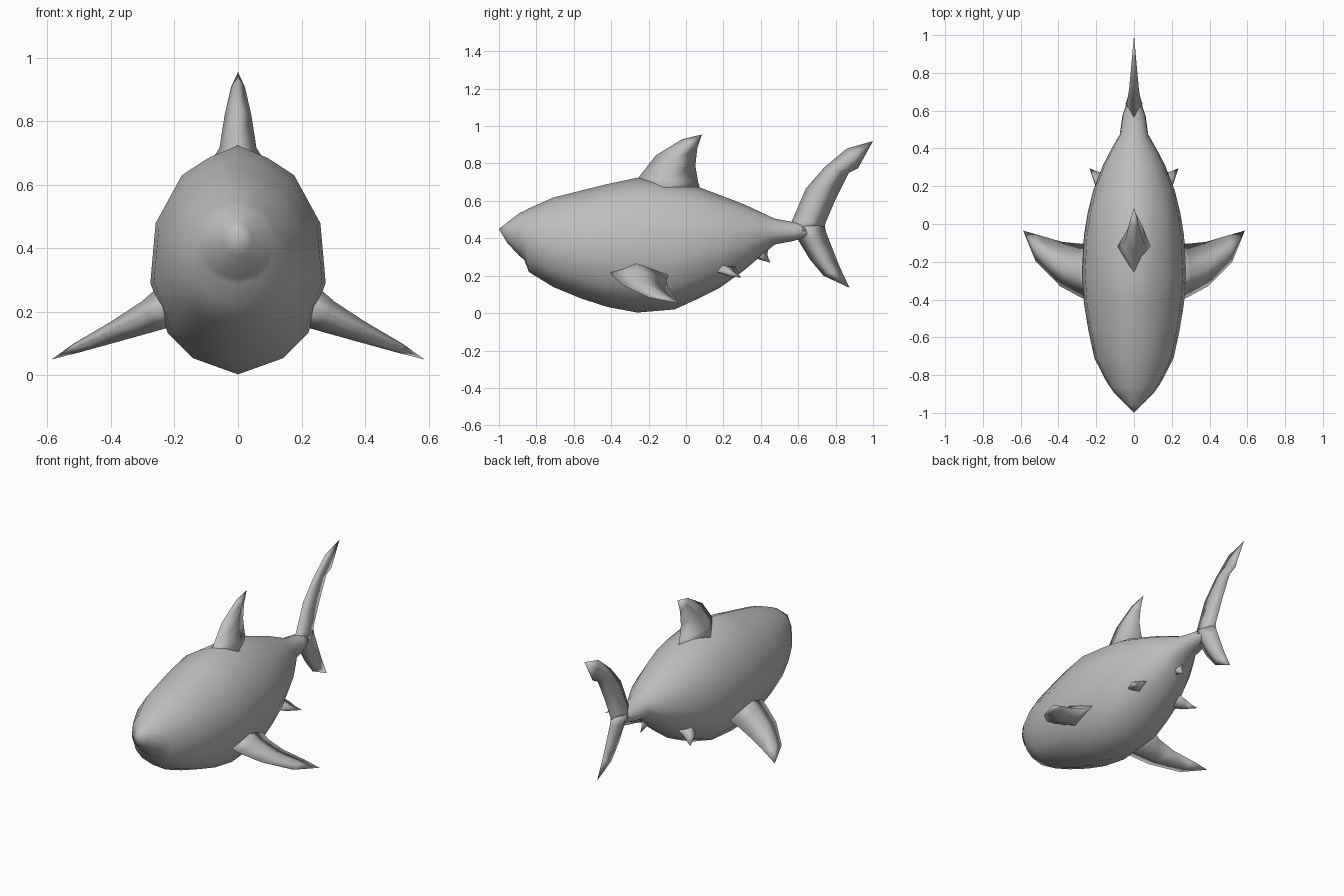
import bpy
import bmesh
from mathutils import Vector

cube = bpy.data.objects.get("Cube")
if cube:
    bpy.data.objects.remove(cube, do_unlink=True)

# One grey skin colour
skin = bpy.data.materials.new("grey skin")
skin.use_nodes = True
GREY = (0.52, 0.52, 0.52, 1.0)
skin.diffuse_color = GREY
bsdf = skin.node_tree.nodes["Principled BSDF"]
bsdf.inputs["Base Color"].default_value = GREY
bsdf.inputs["Roughness"].default_value = 0.7


def loft(name, rings, mirrored=False):
    """Skin a list of equally long point rings; point-like rings close to a tip."""
    bm = bmesh.new()
    loops = [[bm.verts.new(p) for p in ring] for ring in rings]
    n = len(loops[0])
    for a, b in zip(loops, loops[1:]):
        for i in range(n):
            j = (i + 1) % n
            bm.faces.new((a[i], a[j], b[j], b[i]))
    bm.faces.new(loops[0])
    bm.faces.new(loops[-1])
    bmesh.ops.remove_doubles(bm, verts=bm.verts, dist=0.0005)
    bmesh.ops.recalc_face_normals(bm, faces=bm.faces)
    for f in bm.faces:
        f.smooth = True
    mesh = bpy.data.meshes.new(name)
    bm.to_mesh(mesh)
    bm.free()
    mesh.materials.append(skin)
    obj = bpy.data.objects.new(name, mesh)
    bpy.context.collection.objects.link(obj)
    if mirrored:
        obj.modifiers.new("Mirror", 'MIRROR').use_mirror_merge = False
    return obj


def fin(name, stations, normal=(1, 0, 0), mirrored=False):
    """Diamond-section fin from (leading point, trailing point, half thickness)."""
    nrm = Vector(normal).normalized()
    rings = []
    for lead, trail, t in stations:
        lead, trail = Vector(lead), Vector(trail)
        mid = lead.lerp(trail, 0.45)
        rings.append([lead, mid + nrm * t, trail, mid - nrm * t])
    return loft(name, rings, mirrored)


# Body: half cross-section (width fraction, height fraction), top to belly
HALF = [(0, 1), (.34, .945), (.64, .87), (.94, .66),
        (1, .40), (.80, .18), (.51, .07), (0, 0)]
SECTION = HALF + [(-x, z) for x, z in HALF[-2:0:-1]]

# Stations along the body: y, top z, belly z, half width
STATIONS = [
    (-1.0, .45, .45, 0), (-.955, .485, .375, .045), (-.89, .535, .305, .108),
    (-.865, .547, .285, .125), (-.84, .56, .22, .143), (-.71, .618, .14, .21),
    (-.56, .655, .078, .242), (-.42, .69, .033, .265), (-.26, .724, .003, .276),
    (-.06, .70, .02, .265), (.06, .677, .075, .245), (.18, .632, .135, .215),
    (.31, .582, .228, .165), (.40, .54, .305, .118), (.475, .505, .367, .075),
    (.57, .487, .385, .062), (.66, .475, .41, .032), (.74, .45, .45, 0),
]
loft("body", [[(w * x, y, lo + (hi - lo) * z) for x, z in SECTION]
              for y, hi, lo, w in STATIONS])

# Dorsal fin
fin("dorsal_fin", [
    ((0, -.30, .66), (0, .09, .62), .105),
    ((0, -.25, .73), (0, .065, .70), .058),
    ((0, -.16, .845), (0, .05, .79), .042),
    ((0, -.02, .93), (0, .06, .88), .022),
    ((0, .085, .955), (0, .085, .955), 0),
])

# Tail fin lobes
fin("tail_upper_lobe", [
    ((0, .53, .44), (0, .74, .44), .045),
    ((0, .565, .49), (0, .745, .48), .036),
    ((0, .64, .665), (0, .805, .62), .026),
    ((0, .74, .78), (0, .87, .75), .018),
    ((0, .86, .88), (0, .92, .775), .010),
    ((0, 1.0, .92), (0, 1.0, .92), 0),
])
fin("tail_lower_lobe", [
    ((0, .55, .46), (0, .74, .47), .045),
    ((0, .60, .39), (0, .75, .43), .034),
    ((0, .66, .29), (0, .785, .34), .024),
    ((0, .735, .20), (0, .825, .24), .014),
    ((0, .875, .135), (0, .875, .135), 0),
])

# Pectoral fins
fin("pectoral_fins", [
    ((.19, -.42, .24), (.19, -.085, .23), .075),
    ((.28, -.39, .195), (.28, -.105, .175), .052),
    ((.39, -.33, .145), (.38, -.095, .13), .034),
    ((.52, -.20, .083), (.50, -.06, .088), .016),
    ((.587, -.035, .05), (.587, -.035, .05), 0),
], normal=(.45, 0, .9), mirrored=True)

# Pelvic fins
fin("pelvic_fins", [
    ((.10, .12, .225), (.10, .26, .26), .035),
    ((.165, .15, .225), (.165, .27, .235), .03),
    ((.20, .19, .215), (.20, .28, .21), .02),
    ((.236, .295, .19), (.236, .295, .19), 0),
], normal=(.5, -.2, .85), mirrored=True)

# Anal fin
fin("anal_fin", [
    ((0, .35, .33), (0, .44, .36), .028),
    ((0, .38, .29), (0, .435, .31), .016),
    ((0, .45, .27), (0, .45, .27), 0),
])
